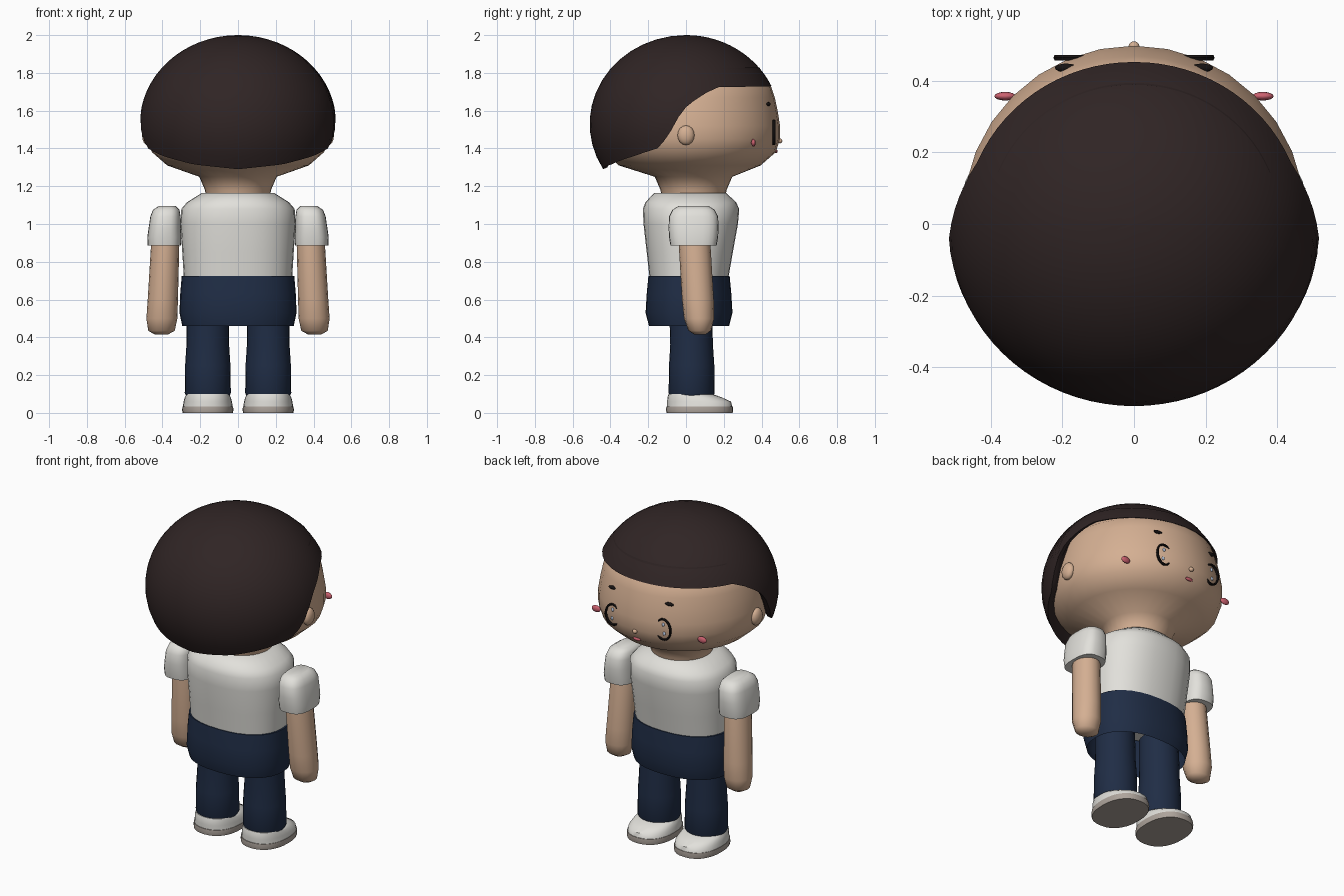
import bpy
import bmesh
from math import sin, cos, pi, radians, sqrt, asin, degrees

cube = bpy.data.objects.get("Cube")
if cube:
    bpy.data.objects.remove(cube, do_unlink=True)


def material(name, r, g, b):
    m = bpy.data.materials.new(name)
    m.use_nodes = True
    m.diffuse_color = (r, g, b, 1)
    bsdf = next(n for n in m.node_tree.nodes if n.type == 'BSDF_PRINCIPLED')
    bsdf.inputs["Base Color"].default_value = (r, g, b, 1)
    bsdf.inputs["Roughness"].default_value = 0.8
    return m


SKIN = material("skin", 0.66, 0.43, 0.29)
HAIR = material("dark brown hair", 0.029, 0.018, 0.018)
WHITE = material("white cloth", 0.76, 0.75, 0.71)
NAVY = material("navy cloth", 0.014, 0.026, 0.06)
SOLE = material("warm grey rubber", 0.42, 0.37, 0.33)
PINK = material("pink", 0.6, 0.12, 0.16)
BLACK = material("eye black", 0.008, 0.006, 0.006)
SHINE = material("eye shine", 0.5, 0.6, 0.78)


def smooth(obj, angle):
    bpy.ops.object.select_all(action='DESELECT')
    obj.select_set(True)
    bpy.context.view_layer.objects.active = obj
    bpy.ops.object.shade_smooth_by_angle(angle=radians(angle))


def finish(name, bm, mat, angle):
    bmesh.ops.recalc_face_normals(bm, faces=bm.faces)
    mesh = bpy.data.meshes.new(name)
    bm.to_mesh(mesh)
    bm.free()
    mesh.materials.append(mat)
    obj = bpy.data.objects.new(name, mesh)
    bpy.context.collection.objects.link(obj)
    smooth(obj, angle)
    return obj


def bridge(name, rows, mat, caps=(True, True), angle=50):
    """Surface through closed rows of points."""
    bm = bmesh.new()
    rings = [[bm.verts.new(p) for p in row] for row in rows]
    n = len(rings[0])
    for a, b in zip(rings, rings[1:]):
        for i in range(n):
            j = (i + 1) % n
            bm.faces.new((a[i], a[j], b[j], b[i]))
    if caps[0]:
        bm.faces.new(rings[0][::-1])
    if caps[1]:
        bm.faces.new(rings[-1])
    return finish(name, bm, mat, angle)


def ring(cx, cy, z, rx, ry, n=32, power=2):
    def squash(v):
        return abs(v) ** (2 / power) * (1 if v > 0 else -1)
    angles = [2 * pi * i / n for i in range(n)]
    return [(cx + rx * squash(cos(a)), cy + ry * squash(sin(a)), z) for a in angles]


def ball(name, center, size, mat):
    bm = bmesh.new()
    bmesh.ops.create_uvsphere(bm, u_segments=16, v_segments=8, radius=1)
    for v in bm.verts:
        v.co = [c + s * k for c, s, k in zip(center, size, v.co)]
    return finish(name, bm, mat, 180)


def interpolate(table, x):
    for (x0, y0), (x1, y1) in zip(table, table[1:]):
        if x <= x1:
            return y0 + (y1 - y0) * (x - x0) / (x1 - x0)
    return table[-1][1]


# Head and neck, revolved: height and radius
HEAD = [(1.12, 0.165), (1.18, 0.175), (1.25, 0.205), (1.31, 0.375), (1.38, 0.455),
        (1.45, 0.478), (1.52, 0.478), (1.6, 0.465), (1.67, 0.45), (1.73, 0.43),
        (1.83, 0.33), (1.9, 0.18)]
bridge("head", [ring(0, 0.04 if z < 1.3 else 0.02, z, r, r) for z, r in HEAD], SKIN, angle=80)


def face_y(x, z):
    return 0.02 + sqrt(interpolate(HEAD, z) ** 2 - x * x)


# Bowl-cut hair: hem height by angle, from nape to fringe
HEM = [(-90, 1.29), (-60, 1.315), (-35, 1.36), (-18, 1.4), (-11, 1.46), (-5, 1.56),
       (1, 1.63), (12, 1.69), (22, 1.725), (90, 1.73)]
MID, HIGH = 1.53, 0.47


def hair_point(a, t, scale=1, lift=0):
    start = asin((interpolate(HEM, degrees(asin(sin(a)))) - MID) / HIGH)
    lat = start + (pi / 2 - 0.01 - start) * t
    r = cos(lat) * scale
    depth = 0.5 if sin(a) > 0 else 0.51
    return (0.52 * r * cos(a), depth * r * sin(a), MID + HIGH * sin(lat) + lift)


turn = [2 * pi * i / 80 for i in range(80)]
hair_rows = [[hair_point(a, 0, 0.86, 0.1) for a in turn],
             [hair_point(a, 0, 0.95, 0.01) for a in turn]]
hair_rows += [[hair_point(a, k / 14) for a in turn] for k in range(15)]
bridge("hair", hair_rows, HAIR, caps=(False, True))

# Shirt body and waist of the trousers
SHIRT = [(0.69, 0.285, 0.205, 0.015), (0.85, 0.295, 0.228, 0.02), (1.0, 0.305, 0.25, 0.025),
         (1.08, 0.3, 0.255, 0.027), (1.115, 0.27, 0.24, 0.025), (1.165, 0.19, 0.19, 0.022)]
bridge("shirt", [ring(0, cy, z, rx, ry, power=2.3) for z, rx, ry, cy in SHIRT], WHITE)
WAIST = [(0.46, 0.295, 0.212), (0.53, 0.31, 0.23), (0.63, 0.306, 0.224), (0.725, 0.298, 0.215)]
bridge("trouser_waist", [ring(0, 0.016, z, rx, ry, power=2.3) for z, rx, ry in WAIST],
       NAVY, caps=(False, True))

# Small face parts in the middle
ball("nose", (0, 0.497, 1.44), (0.015, 0.013, 0.013), SKIN)
ball("mouth", (0, face_y(0, 1.385), 1.385), (0.026, 0.008, 0.01), PINK)

for s, side in ((1, "right"), (-1, "left")):
    # Trouser leg
    leg = [(0.09, 0.115), (0.105, 0.122), (0.25, 0.12), (0.36, 0.113), (0.46, 0.113), (0.6, 0.11)]
    bridge(side + "_trouser_leg",
           [ring(s * 0.16, 0.03 - 0.03 * max(0, z - 0.35), z, r, r, 24) for z, r in leg], NAVY)

    # Shoe: flat sole and low upper that drops toward the toe
    bridge(side + "_sole", [ring(s * 0.16, 0.072, z, rx, rx + 0.042, 28, 2.3)
                            for z, rx in ((0, 0.133), (0.015, 0.136), (0.035, 0.134))], SOLE)
    upper = []
    for z, rx, back, toe in ((0.033, 0.132, -0.1, 0.245), (0.06, 0.128, -0.1, 0.238),
                             (0.082, 0.122, -0.098, 0.19), (0.1, 0.112, -0.092, 0.14)):
        upper.append(ring(s * 0.16, (back + toe) / 2, z, rx, (toe - back) / 2, 28, 2.3))
    bridge(side + "_shoe", upper, WHITE)

    # Arm with a mitten end
    arm = [(0.415, 0.406, 0.035, 0.03), (0.435, 0.405, 0.07, 0.06), (0.5, 0.403, 0.082, 0.08),
           (0.6, 0.398, 0.08, 0.084), (0.88, 0.386, 0.075, 0.084), (1.0, 0.385, 0.06, 0.07)]
    bridge(side + "_arm", [ring(s * x, 0.045 + 0.06 * (0.9 - z), z, rx, ry, 16)
                           for z, x, rx, ry in arm], SKIN)

    # Puffed short sleeve
    sleeve = [(0.885, 0.39, 0.088, 0.122), (0.93, 0.39, 0.09, 0.13), (0.98, 0.388, 0.085, 0.132),
              (1.04, 0.384, 0.08, 0.13), (1.075, 0.38, 0.07, 0.112), (1.095, 0.375, 0.045, 0.08)]
    bridge(side + "_sleeve", [ring(s * x, 0.04, z, rx, ry, 24, 2.8)
                              for z, x, rx, ry in sleeve], WHITE)

    # Ear, cheek and brow
    ball(side + "_ear", (s * 0.48, 0, 1.47), (0.028, 0.045, 0.052), SKIN)
    ball(side + "_cheek", (s * 0.36, 0.357, 1.43), (0.03, 0.012, 0.02), PINK)
    ball(side + "_brow", (s * 0.19, face_y(0.19, 1.635), 1.635), (0.031, 0.012, 0.01), BLACK)

    # Eye outline: a flat ring whose inner side sinks into the face
    loops = []
    for k in range(6):
        b = 2 * pi * k / 6
        grow, push = 0.006 * cos(b), 0.009 * sin(b)
        loops.append([(s * 0.172 + (0.047 + grow) * cos(a), 0.465 + push,
                       1.485 + (0.062 + grow) * sin(a)) for a in turn[::2]])
    bridge(side + "_eye_outline", loops + loops[:1], BLACK, caps=(False, False))
    for k, (dx, dz) in enumerate(((0.0, 0.03), (0.005, -0.025))):
        x, z = 0.172 + dx, 1.485 + dz
        ball(f"{side}_eye_shine_{k + 1}", (s * x, face_y(x, z), z), (0.009, 0.006, 0.011), SHINE)
